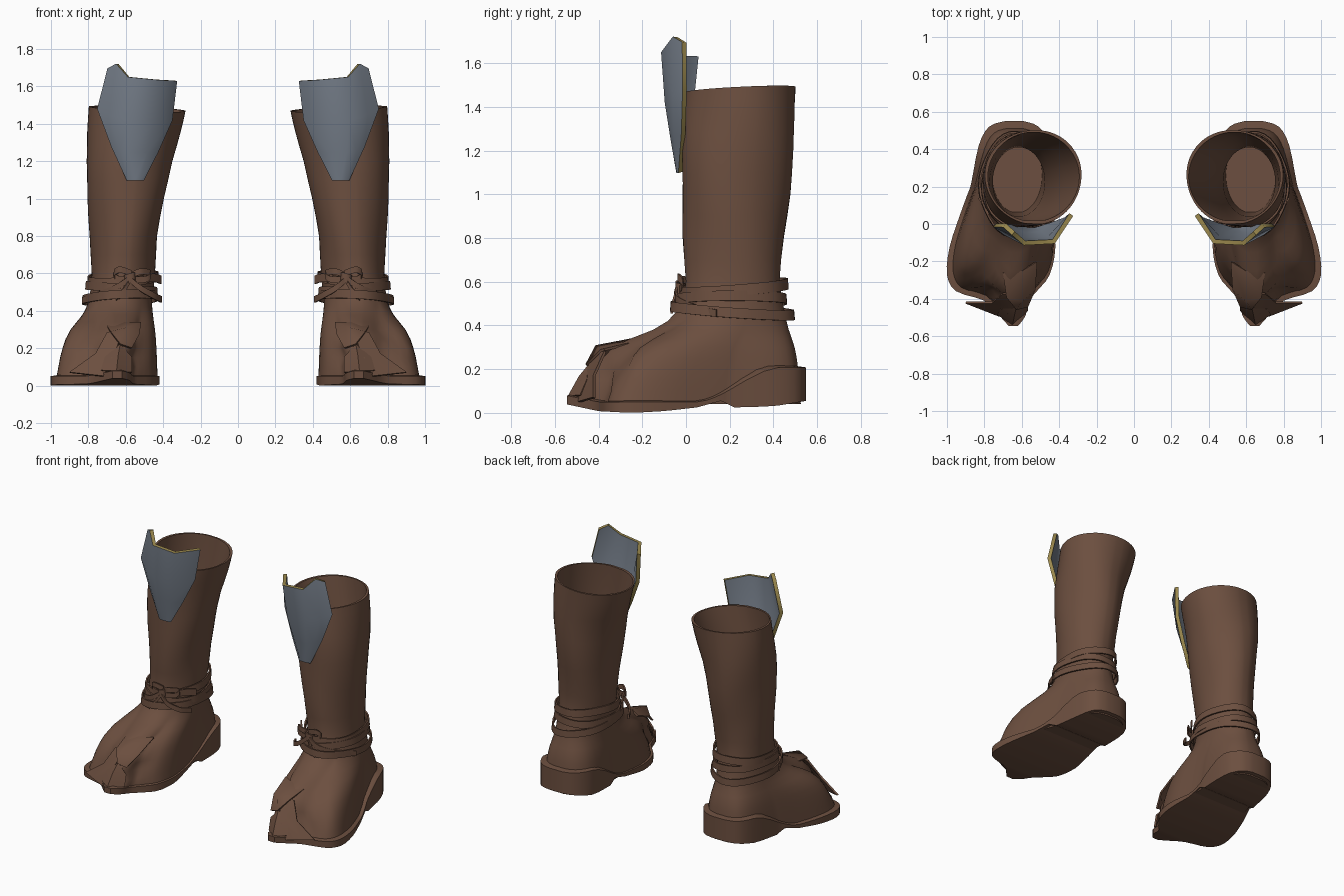
import bpy, math
from mathutils import Vector

if "Cube" in bpy.data.objects:
    bpy.data.objects.remove(bpy.data.objects["Cube"])


def material(name, rgb):
    m = bpy.data.materials.new(name)
    m.diffuse_color = (*rgb, 1)
    m.use_nodes = True
    m.node_tree.nodes["Principled BSDF"].inputs["Base Color"].default_value = m.diffuse_color
    return m


leather = material("brown leather", (0.15, 0.078, 0.05))
steel = material("blue grey steel", (0.185, 0.215, 0.26))
gold = material("dull gold trim", (0.33, 0.25, 0.075))


def add_part(name, verts, faces, mats=(leather,), thick=0, offset=0, angle=40):
    """Mesh part of one boot, mirrored to make the pair."""
    me = bpy.data.meshes.new(name)
    me.from_pydata([tuple(v) for v in verts], [], faces)
    ob = bpy.data.objects.new(name, me)
    bpy.context.collection.objects.link(ob)
    for m in mats:
        me.materials.append(m)
    bpy.ops.object.select_all(action='DESELECT')
    ob.select_set(True)
    bpy.context.view_layer.objects.active = ob
    bpy.ops.object.mode_set(mode='EDIT')
    bpy.ops.mesh.select_all(action='SELECT')
    bpy.ops.mesh.normals_make_consistent(inside=False)
    bpy.ops.object.mode_set(mode='OBJECT')
    if thick:
        s = ob.modifiers.new("thickness", 'SOLIDIFY')
        s.thickness, s.offset = thick, offset
        s.material_offset_rim = len(mats) - 1
        bpy.ops.object.modifier_apply(modifier=s.name)
    bpy.ops.object.shade_smooth_by_angle(angle=math.radians(angle))
    ob.modifiers.new("pair", 'MIRROR').use_mirror_merge = False
    return ob


def bridge(rings, n, closed=True):
    m = n if closed else n - 1
    return [(r * n + i, r * n + (i + 1) % n, (r + 1) * n + (i + 1) % n, (r + 1) * n + i)
            for r in range(rings - 1) for i in range(m)]


def table(rows, z):
    """Linear lookup in rows whose first column ascends."""
    z = min(max(z, rows[0][0]), rows[-1][0])
    for a, b in zip(rows, rows[1:]):
        if z <= b[0]:
            t = (z - a[0]) / (b[0] - a[0])
            return [p + (q - p) * t for p, q in zip(a[1:], b[1:])]


def catmull(pts, steps):
    out = []
    for i in range(len(pts) - 1):
        p0, p1 = Vector(pts[max(i - 1, 0)]), Vector(pts[i])
        p2, p3 = Vector(pts[i + 1]), Vector(pts[min(i + 2, len(pts) - 1)])
        for k in range(steps):
            t = k / steps
            out.append(0.5 * (2 * p1 + (p2 - p0) * t + (2 * p0 - 5 * p1 + 4 * p2 - p3) * t * t
                              + (3 * p1 - p0 - 3 * p2 + p3) * t ** 3))
    return out + [Vector(pts[-1])]


# Footprint rows: y, inner x, outer x
footprint = catmull([(.55, .59, .69), (.52, .51, .775), (.42, .445, .83), (.22, .44, .87),
                     (.16, .445, .89), (.05, .44, .93), (-.12, .42, .985), (-.27, .45, 1.0),
                     (-.36, .52, .95), (-.41, .56, .80), (-.49, .58, .72), (-.545, .62, .67)], 3)
R = len(footprint)
outline = [(r[2], r[0]) for r in footprint] + [(r[1], r[0]) for r in reversed(footprint)]
N = len(outline)
angles = []
for i, (x, y) in enumerate(outline):
    a = math.asin(max(-1, min(1, y / 0.553)))
    angles.append(a if i < R else math.pi - a)

# Leg sections: z, inner x, outer x, front y, back y
LEG = [(.04, .46, .80, -.05, .46), (.45, .46, .80, -.05, .455), (.52, .455, .79, -.015, .44),
       (.6, .447, .785, 0, .43), (.8, .43, .79, -.015, .45), (1.0, .395, .803, -.022, .475),
       (1.2, .355, .813, -.02, .49), (1.35, .31, .808, -.01, .50), (1.48, .278, .795, 0, .505)]


def leg_point(z, a, grow=0):
    x0, x1, y0, y1 = table(LEG, z)
    return Vector(((x0 + x1) / 2 + ((x1 - x0) / 2 + grow) * math.cos(a),
                   (y0 + y1) / 2 + ((y1 - y0) / 2 + grow) * math.sin(a), z))


# Sole with welt and raised heel
BOTTOM = [(-.55, .04), (-.4, .008), (-.25, 0), (-.1, .008), (.05, .025), (.16, .055),
          (.22, .025), (.4, .03), (.55, .055)]


def sole_top(y):
    t = min(max((y - 0.04) / 0.40, 0), 1)
    return 0.05 + 0.158 * t * t * (3 - 2 * t) + max(0, -.4 - y) * 0.2


def inset(x, y, fx, fy):
    return 0.67 + (x - 0.67) * fx, y * fy


verts = [(x, y, table(BOTTOM, y)[0]) for x, y in outline]
verts += [(x, y, sole_top(y)) for x, y in outline]
verts += [(*inset(x, y, .86, .9), sole_top(y) + .008) for x, y in outline]
faces = bridge(3, N) + [(i, i + 1, N - 2 - i, N - 1 - i) for i in range(R - 1)]
faces += [(2 * N + N - 1 - i, 2 * N + N - 2 - i, 2 * N + i + 1, 2 * N + i) for i in range(R - 1)]
add_part("sole", verts, faces)

# Upper: foot blends into the leg, then turns in at the rim and runs down inside
verts, rings = [], 0
for z, t in [(.04, 0), (.1, .06), (.15, .11), (.2, .18), (.25, .27), (.3, .41),
             (.34, .59), (.38, .78), (.42, .92), (.47, 1)]:
    for (x, y), a in zip(outline, angles):
        fx = .91 if x > .67 else .96
        p = Vector((*inset(x, y, fx, .955), z)).lerp(leg_point(z, a), t)
        p.z = z
        if y < -.3 and .06 < z < .36:          # crumpled toe
            k = min(1, (-.3 - y) * 8)
            p.y += k * .014 * math.sin(34 * z + 28 * x)
            p.x += k * .010 * math.sin(50 * z + 11 * x)
        verts.append(p)
    rings += 1


def rim_lift(a):
    return .012 * math.sin(a) + .012 * math.cos(a)


for z in (.52, .6, .7, .8, .9, 1.0, 1.1, 1.2, 1.28, 1.35, 1.42, 1.48):
    for a in angles:
        p = leg_point(z, a)
        p += Vector((math.cos(a), math.sin(a), 0)) * .004 * math.sin(3 * a + 9 * z)
        if z > 1.4:
            p.z += rim_lift(a)
        verts.append(p)
    rings += 1
for z, g, dy in ((1.48, -.014, 0), (1.2, -.02, 0), (.9, -.025, 0), (.6, -.03, .01), (.25, -.035, .05)):
    for a in angles:
        p = leg_point(max(z, .5), a, g) + Vector((0, dy, 0))
        p.z = z + (rim_lift(a) if z > 1.4 else 0)
        verts.append(p)
    rings += 1
faces = bridge(rings, N) + [tuple(range((rings - 1) * N, rings * N))]
faces.append(tuple(reversed(range(N))))
add_part("boot_upper", verts, faces, angle=50)


# Ankle straps, standing slightly away from the heel side
def strap(name, z, tilt, roll, grow, width=.046, back=0, n=36):
    lo, hi = [], []
    for i in range(n):
        a = math.tau * i / n
        p = leg_point(z, a, grow + .004 * math.sin(5 * a + z * 30))
        p.y += back * max(0, math.sin(a))
        p.z += tilt * math.sin(a) + roll * math.cos(a)
        lo.append(p + Vector((math.cos(a) * .004, math.sin(a) * .004, -width / 2)))
        hi.append(p + Vector((0, 0, width / 2)))
    add_part(name, lo + hi, bridge(2, n), thick=.01)


strap("upper_strap", .572, .018, -.012, .016, .05, .012)
strap("middle_strap", .52, .0, .016, .018)
strap("lower_strap", .468, -.02, -.01, .024, .046, .014)


# Knot ribbons and loose strap ends
def ribbon(name, pts, width=.034):
    path = catmull(pts, 4)
    h = Vector((0, 0, width / 2))
    vs = [p - h for p in path] + [p + h for p in path]
    add_part(name, vs, bridge(2, len(path), False), thick=.01)


ribbon("left_bow_loop", [(.57, -.02, .59), (.52, -.03, .61), (.47, .01, .6), (.49, -.01, .57), (.57, -.03, .565)])
ribbon("right_bow_loop", [(.57, -.02, .60), (.63, -.035, .62), (.66, -.015, .6), (.64, -.02, .57), (.57, -.03, .565)])
ribbon("left_lace_end", [(.58, -.04, .57), (.52, -.05, .52), (.45, -.01, .48), (.41, .06, .46)])
ribbon("right_lace_end", [(.58, -.04, .57), (.66, -.04, .52), (.76, .04, .48), (.83, .14, .455)])
ribbon("side_lace_end", [(.48, .03, .575), (.44, .08, .575), (.412, .12, .565)], .045)
ribbon("hanging_lace", [(.58, -.04, .56), (.61, -.055, .51), (.65, -.065, .47)], .03)
ribbon("knot", [(.55, -.01, .575), (.56, -.04, .58), (.595, -.04, .57), (.605, -.01, .565)], .05)

# Torn toe flaps
add_part("outer_toe_flap",
         [(.60, -.37, .31), (.70, -.37, .28), (.64, -.44, .22), (.76, -.42, .17),
          (.68, -.48, .11), (.80, -.445, .08), (.90, -.42, .07), (.72, -.49, .05)],
         [(0, 1, 3, 2), (2, 3, 5, 4), (3, 6, 5), (4, 5, 7), (5, 6, 7)], thick=.012, angle=25)
add_part("top_toe_flap",
         [(.52, -.20, .335), (.60, -.25, .335), (.70, -.26, .315), (.53, -.35, .27),
          (.60, -.41, .305), (.68, -.39, .285), (.57, -.44, .20), (.63, -.455, .22)],
         [(0, 1, 4, 3), (1, 2, 5, 4), (3, 4, 7, 6), (4, 5, 7)], thick=.012, angle=60)
add_part("toe_cap_fold",
         [(.57, -.46, .07), (.65, -.535, .075), (.73, -.48, .08), (.57, -.44, .15),
          (.64, -.485, .165), (.71, -.45, .15), (.63, -.44, .22)],
         [(0, 1, 4, 3), (1, 2, 5, 4), (3, 4, 6), (4, 5, 6)], thick=.012, angle=25)

# Curved shin plate with trimmed edge
plate = [(.335, .05, 1.63), (.43, -.094, 1.635), (.585, -.102, 1.65), (.645, -.05, 1.72), (.69, -.008, 1.695),
         (.36, .028, 1.42), (.455, -.078, 1.41), (.592, -.085, 1.42), (.685, -.05, 1.45), (.745, -.006, 1.48),
         (.435, 0, 1.25), (.49, -.052, 1.25), (.58, -.058, 1.25), (.625, -.045, 1.26), (.67, -.012, 1.28),
         (.51, -.025, 1.1), (.525, -.03, 1.1), (.55, -.032, 1.1), (.572, -.03, 1.1), (.588, -.025, 1.1)]
add_part("shin_plate", plate, bridge(4, 5, False), (steel, gold), thick=.025, offset=0, angle=60)
